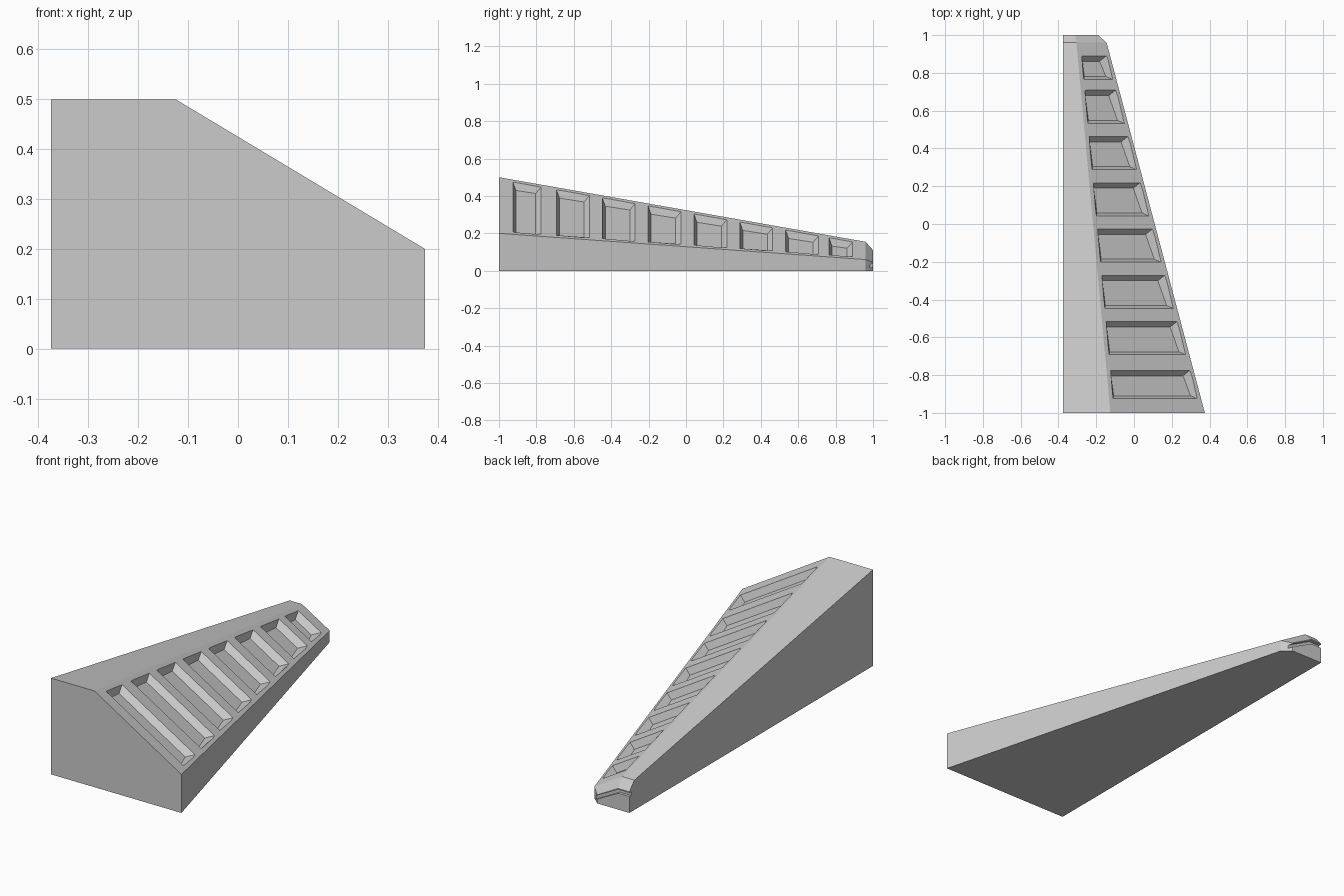
import bpy
from mathutils import Vector

cube = bpy.data.objects.get("Cube")
if cube:
    bpy.data.objects.remove(cube, do_unlink=True)

grey = bpy.data.materials.new("plain_grey")
grey.use_nodes = True
grey.diffuse_color = (0.6, 0.6, 0.6, 1)
grey.node_tree.nodes["Principled BSDF"].inputs["Base Color"].default_value = (0.6, 0.6, 0.6, 1)

LEFT = -0.375


def loft(name, rings):
    """Closed solid through rings with equal point counts."""
    n = len(rings[0])
    verts = [p for ring in rings for p in ring]
    faces = [tuple(range(n)), tuple(reversed(range(len(verts) - n, len(verts))))]
    for r in range(len(rings) - 1):
        for i in range(n):
            j = (i + 1) % n
            faces.append((r * n + j, r * n + i, (r + 1) * n + i, (r + 1) * n + j))
    mesh = bpy.data.meshes.new(name)
    mesh.from_pydata(verts, [], faces)
    mesh.materials.append(grey)
    obj = bpy.data.objects.new(name, mesh)
    bpy.context.collection.objects.link(obj)
    return obj


def cut(body, cutter):
    cutter.hide_render = True
    mod = body.modifiers.new("cut", 'BOOLEAN')
    mod.operation = 'DIFFERENCE'
    mod.solver = 'EXACT'
    mod.object = cutter
    bpy.context.view_layer.objects.active = body
    bpy.ops.object.modifier_apply(modifier=mod.name)
    bpy.data.objects.remove(cutter, do_unlink=True)


def section(y, ridge_x, ridge_z, side_x, side_z):
    outline = [(LEFT, 0), (side_x, 0), (side_x, side_z), (ridge_x, ridge_z), (LEFT, ridge_z)]
    return [(x, y, z) for x, z in outline]


# Tapering body with a bevelled tip
body = loft("tapered_body", [
    section(-1, -0.125, 0.5, 0.375, 0.2),
    section(0.96, -0.305, 0.155, -0.145, 0.06),
    section(1, -0.31, 0.11, -0.19, 0.045),
])


def along(y, start, end):
    return start + (end - start) * (y + 1) / 1.96


def on_slope(x, y):
    return Vector((x, y, along(y, 0.5, 0.155) - 0.6 * (x - along(y, -0.125, -0.305))))


# Row of tapered pockets sunk into the sloping face
normal = Vector((0.505, 0.195, 0.84))
for k in range(8):
    centre = -0.862 + 0.245 * k + 0.0125 * (k > 0)
    y0, y1 = centre - 0.0875, centre + 0.0875
    if k == 0:
        y0, y1 = -0.925, -0.775
    elif k == 7:
        y0, y1 = 0.765, 0.89
    rim, floor = [], []
    for y, right in ((y0, 0), (y0, 1), (y1, 1), (y1, 0)):
        x = along(y, 0.375, -0.145) - 0.02 if right else along(y, -0.125, -0.305) + 0.022
        p = on_slope(x, y)
        inner_x = x - 0.019 if right else x + 0.019
        inner_y = y + 0.022 if y == y0 else y - 0.022
        f = on_slope(inner_x, inner_y) - normal * 0.033
        rim.append(p + (p - f) * 0.4)
        floor.append(f)
    # Ring order keeps the cutter normals pointing outward
    cut(body, loft("pocket_cutter", [floor[::-1], rim[::-1]]))

# Thin groove under the lip of the tip
groove = [(-0.4, 0.085), (-0.31, 0.085), (-0.17, 0.012),
          (-0.17, 0.03), (-0.31, 0.104), (-0.4, 0.104)]
cut(body, loft("groove_cutter", [[(x, y, z) for x, z in groove] for y in (0.985, 1.05)]))
